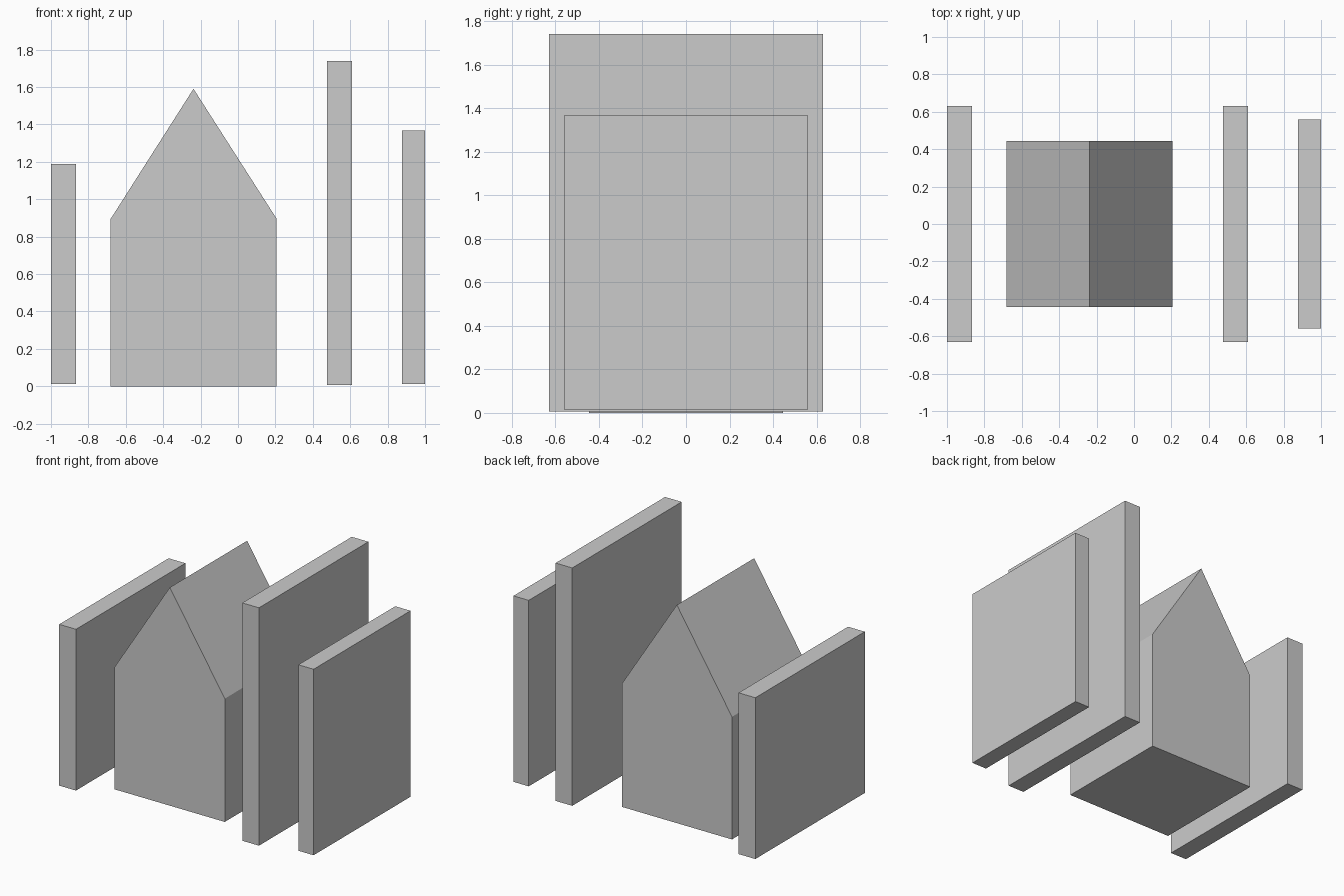
import bpy

if "Cube" in bpy.data.objects:
    bpy.data.objects.remove(bpy.data.objects["Cube"])


def extrude_profile(name, profile, half_depth):
    """Solid made from an x-z outline, extruded symmetrically along y."""
    n = len(profile)
    verts = [(x, y, z) for y in (-half_depth, half_depth) for x, z in profile]
    faces = [tuple(range(n)), tuple(range(2 * n - 1, n - 1, -1))]
    faces += [(i, i + n, (i + 1) % n + n, (i + 1) % n) for i in range(n)]
    mesh = bpy.data.meshes.new(name)
    mesh.from_pydata(verts, [], faces)
    mesh.update()
    obj = bpy.data.objects.new(name, mesh)
    bpy.context.collection.objects.link(obj)
    return obj


# House block with a gabled top
extrude_profile("gabled_house", [(-0.682, 0), (0.205, 0), (0.205, 0.898),
                                 (-0.238, 1.59), (-0.682, 0.893)], 0.445)

# Upright slabs: name, x range, z range, half depth
slabs = [
    ("left_slab", -1.0, -0.865, 0.013, 1.188, 0.63),
    ("tall_slab", 0.476, 0.61, 0.006, 1.739, 0.63),
    ("right_slab", 0.877, 1.0, 0.013, 1.368, 0.558),
]
for name, x0, x1, z0, z1, half_depth in slabs:
    extrude_profile(name, [(x0, z0), (x1, z0), (x1, z1), (x0, z1)], half_depth)
